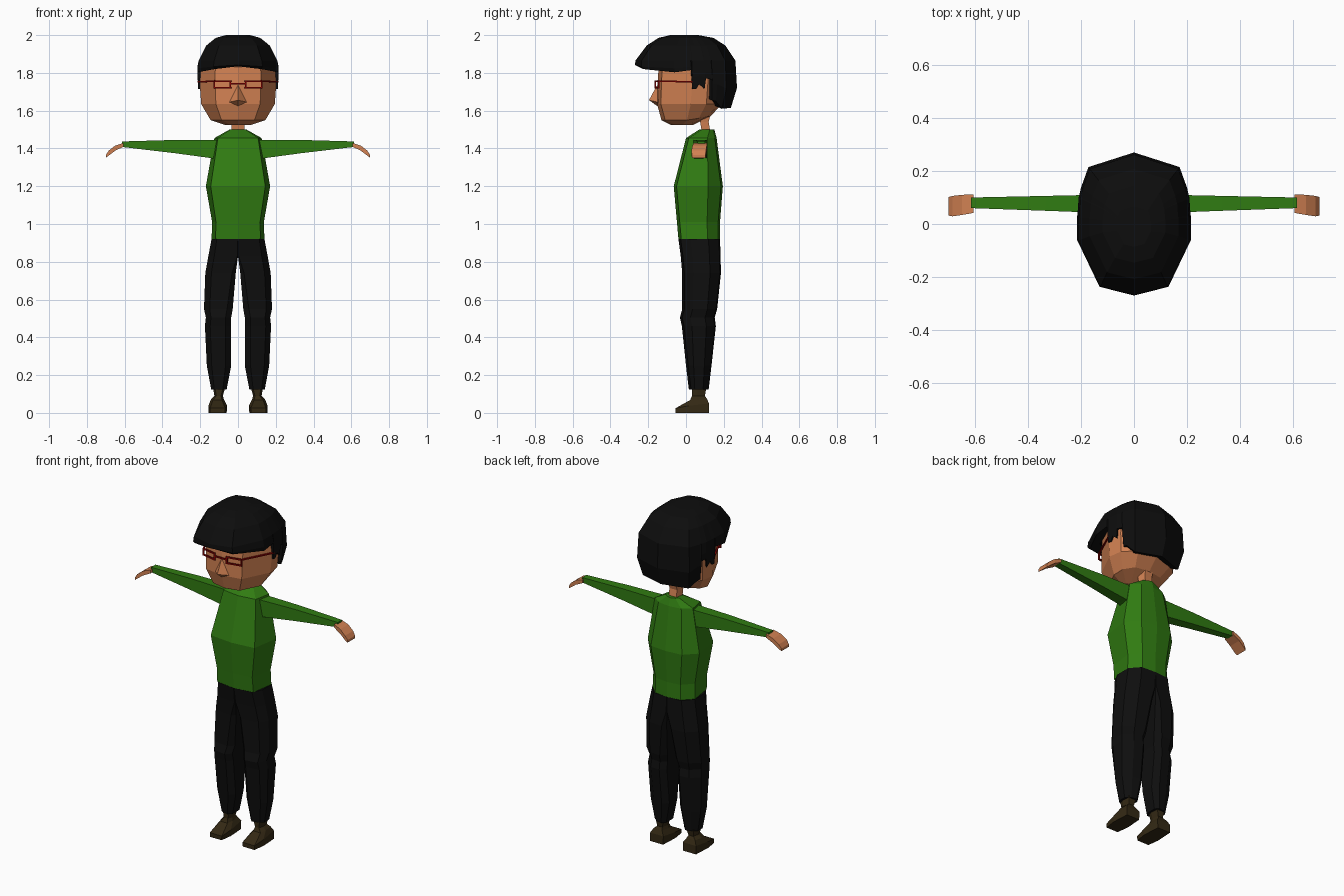
import bpy, bmesh
from mathutils import Vector


def material(name, rgb):
    m = bpy.data.materials.new(name)
    m.diffuse_color = (*rgb, 1)
    return m


SKIN = material("skin", (0.64, 0.22, 0.085))
GREEN = material("green_knit", (0.03, 0.2, 0.006))
BLACK = material("black_cloth", (0.0045, 0.0045, 0.0045))
HAIR = material("black_hair", (0.004, 0.004, 0.004))
BROWN = material("brown_leather", (0.034, 0.022, 0.007))
RED = material("red_frame", (0.28, 0.001, 0.001))


def make(name, bm, mat):
    bmesh.ops.recalc_face_normals(bm, faces=bm.faces)
    me = bpy.data.meshes.new(name)
    bm.to_mesh(me)
    bm.free()
    me.materials.append(mat)
    ob = bpy.data.objects.new(name, me)
    bpy.context.collection.objects.link(ob)
    return ob


def loft(name, rings, mat, side=1):
    """Skin a list of closed rings and cap both ends; side=-1 mirrors in x."""
    bm = bmesh.new()
    vs = [[bm.verts.new((side * p[0], p[1], p[2])) for p in r] for r in rings]
    n = len(rings[0])
    for a, b in zip(vs, vs[1:]):
        for i in range(n):
            j = (i + 1) % n
            bm.faces.new((a[i], a[j], b[j], b[i]))
    bm.faces.new(vs[0])
    bm.faces.new(vs[-1])
    return make(name, bm, mat)


def mirrored(half):
    """Complete a half ring that starts and ends on x = 0."""
    return half + [(-x, y, z) for x, y, z in half[-2:0:-1]]


def bars(name, paths, mat, t=0.004):
    """Square bars along point pairs."""
    bm = bmesh.new()
    for a, b in paths:
        a, b = Vector(a), Vector(b)
        d = (b - a).normalized()
        u = d.cross(Vector((0, 1, 0)) if abs(d.z) > 0.9 else Vector((0, 0, 1))).normalized() * t
        w = d.cross(u).normalized() * t
        a, b = a - d * t, b + d * t
        r = [[bm.verts.new(p + s * u + q * w) for s, q in ((1, 1), (1, -1), (-1, -1), (-1, 1))]
             for p in (a, b)]
        for i in range(4):
            j = (i + 1) % 4
            bm.faces.new((r[0][i], r[0][j], r[1][j], r[1][i]))
        bm.faces.new(r[0])
        bm.faces.new(r[1])
    return make(name, bm, mat)


# Sweater body: z, half width, front y, back y
torso = []
for z, w, f, b in ((0.92, 0.14, -0.04, 0.18), (1.01, 0.137, -0.048, 0.18), (1.2, 0.17, -0.065, 0.195),
                   (1.455, 0.125, 0.0, 0.162), (1.5, 0.045, 0.07, 0.15)):
    torso.append(mirrored([(0, f, z), (0.85 * w, f + 0.015, z), (w, f + 0.7 * (b - f), z),
                           (0.6 * w, b - 0.01, z), (0, b, z)]))
loft("sweater_body", torso, GREEN)

# Neck
loft("neck", [[(x, y + dy, z) for x, y in ((-0.035, 0.075), (0.035, 0.075), (0.025, 0.12), (-0.025, 0.12))]
              for z, dy in ((1.48, 0.01), (1.54, 0), (1.62, 0.02))], SKIN)

# Head: z, half width, front y, back y, rise towards the back
head = []
for z, w, f, b, k in ((1.525, 0.07, -0.08, 0.04, 0.0), (1.55, 0.145, -0.13, 0.13, 0.02),
                      (1.635, 0.195, -0.153, 0.19, 0.0), (1.75, 0.203, -0.15, 0.2, 0.0),
                      (1.83, 0.2, -0.145, 0.2, 0.0), (1.9, 0.11, -0.09, 0.14, 0.0)):
    y = lambda t: f + t * (b - f)
    head.append(mirrored([(0, f, z), (0.6 * w, f + 0.02, z), (w, y(0.52), z), (0.94 * w, y(0.76), z + k / 2),
                          (0.6 * w, b - 0.015, z + k), (0, b, z + k)]))
loft("head", head, SKIN)

# Nose wedge
bm = bmesh.new()
top, tip, low, left, right, root = [bm.verts.new(p) for p in (
    (0, -0.153, 1.735), (0, -0.196, 1.656), (0, -0.153, 1.625),
    (-0.045, -0.15, 1.645), (0.045, -0.15, 1.645), (0, -0.12, 1.66))]
for a, b in ((top, left), (left, low), (low, right), (right, top)):
    bm.faces.new((a, b, tip))
    bm.faces.new((b, a, root))
make("nose", bm, SKIN)

# Hair: outline columns with lower edge height and tuck-in at that edge
cols = [(0, -0.27, 1.835, 0.94), (0.13, -0.237, 1.82, 0.95), (0.215, -0.06, 1.803, 1),
        (0.215, 0.028, 1.815, 1), (0.214, 0.034, 1.715, 0.985), (0.212, 0.055, 1.715, 0.985),
        (0.211, 0.07, 1.74, 0.99), (0.209, 0.1, 1.715, 0.985), (0.207, 0.106, 1.77, 1),
        (0.2, 0.138, 1.765, 1), (0.198, 0.143, 1.655, 0.96), (0.19, 0.165, 1.65, 0.96),
        (0.172, 0.215, 1.61, 0.88), (0, 0.27, 1.615, 0.88)]
hair = [mirrored([(x * 0.75, y * 0.72, zb + 0.015) for x, y, zb, s in cols]),
        mirrored([(x * s, y * s, zb) for x, y, zb, s in cols]),
        mirrored([(x, y, zb + 0.45 * (1.85 - zb)) for x, y, zb, s in cols])]
for z, sx, sy, cy in ((1.865, 0.97, 0.98, -0.003), (1.945, 0.78, 0.77, 0.0),
                      (1.985, 0.55, 0.54, 0.0), (2.0, 0.3, 0.28, -0.01)):
    hair.append(mirrored([(x * sx, y * sy + cy, z) for x, y, zb, s in cols]))
loft("hair", hair, HAIR)

# Glasses: two rims, bridge and temples
paths = [((-0.04, -0.163, 1.742), (0.04, -0.163, 1.742))]
for s in (-1, 1):
    c = [(s * x, y, z) for x, y, z in ((0.04, -0.163, 1.757), (0.125, -0.145, 1.757),
                                      (0.125, -0.145, 1.722), (0.04, -0.163, 1.722))]
    paths += list(zip(c, c[1:] + c[:1]))
    paths.append((c[1], (s * 0.208, 0.035, 1.752)))
bars("glasses", paths, RED)


def box_section(x, y0, y1, z0, z1):
    return [(x, y0, z0), (x, y1, z0), (x, y1, z1), (x, y0, z1)]


def leg_section(z, xi, xo, f, b, c):
    w = xo - xi
    return [(xi, f + c, z), (xi + c, f, z), (xo - 0.2 * w, f + 0.012, z), (xo, f + 0.3 * (b - f), z),
            (xo, f + 0.72 * (b - f), z), (xo - 0.35 * w, b - 0.006, z), (xi + c, b, z), (xi, b - c, z)]


for side, tag in ((1, "left"), (-1, "right")):
    # Sleeve and curved hand
    loft(tag + "_sleeve", [box_section(*s) for s in (
        (0.1, 0.04, 0.112, 1.34, 1.445), (0.15, 0.043, 0.11, 1.35, 1.445),
        (0.335, 0.05, 0.106, 1.375, 1.445), (0.615, 0.06, 0.1, 1.408, 1.437))], GREEN, side)
    loft(tag + "_hand", [box_section(*s) for s in (
        (0.605, 0.042, 0.112, 1.41, 1.43), (0.65, 0.034, 0.11, 1.388, 1.415),
        (0.685, 0.029, 0.106, 1.362, 1.388), (0.70, 0.032, 0.102, 1.35, 1.365))], SKIN, side)
    # Trouser leg: z, inner x, outer x, front y, back y, inner chamfer
    loft(tag + "_trouser_leg", [leg_section(*s) for s in (
        (0.92, 0.0, 0.14, -0.04, 0.18, 0.001), (0.83, 0.0, 0.157, -0.028, 0.183, 0.004),
        (0.74, 0.012, 0.173, -0.02, 0.185, 0.02), (0.55, 0.028, 0.18, -0.02, 0.165, 0.03),
        (0.505, 0.036, 0.17, -0.032, 0.152, 0.03), (0.46, 0.036, 0.175, -0.022, 0.158, 0.03),
        (0.25, 0.036, 0.165, 0.0, 0.135, 0.03), (0.125, 0.06, 0.142, 0.015, 0.12, 0.02))], BLACK, side)
    # Shoe: z pairs give a sloping toe; x range, front y, back y
    shoe = []
    for zf, zb, x0, x1, f, b in ((0, 0, 0.06, 0.157, -0.055, 0.122), (0.025, 0.05, 0.058, 0.157, -0.055, 0.122),
                                 (0.068, 0.075, 0.075, 0.143, 0.022, 0.11), (0.09, 0.09, 0.08, 0.125, 0.032, 0.1),
                                 (0.135, 0.135, 0.068, 0.132, 0.03, 0.108)):
        shoe.append([(x0 + 0.01, f, zf), (x1 - 0.01, f, zf), (x1, f + 0.4 * (b - f), (zf + zb) / 2),
                     (x1 - 0.006, b, zb), (x0 + 0.006, b, zb), (x0, f + 0.4 * (b - f), (zf + zb) / 2)])
    loft(tag + "_shoe", shoe, BROWN, side)
